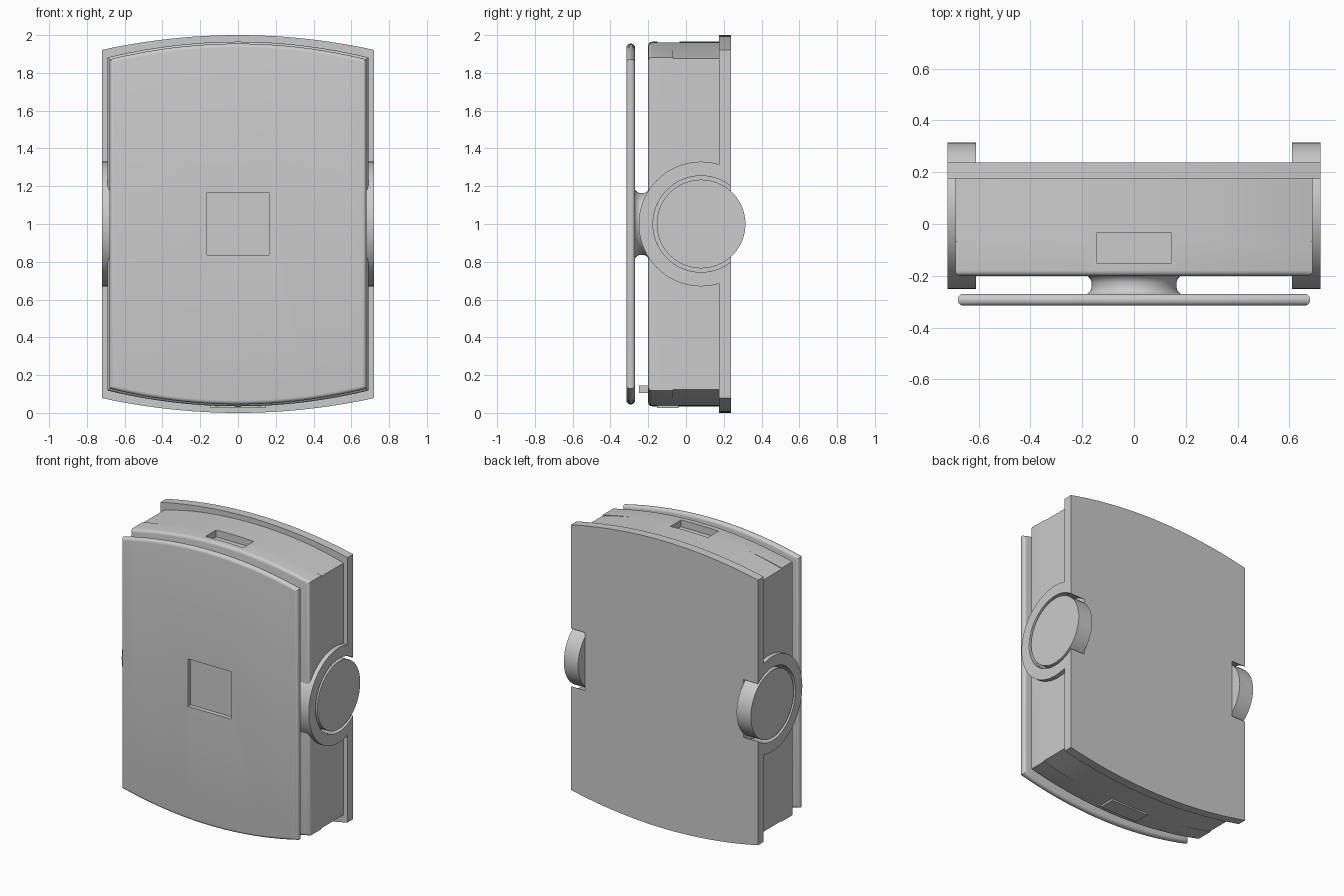
import bpy, bmesh, math

if "Cube" in bpy.data.objects:
    bpy.data.objects.remove(bpy.data.objects["Cube"])

HUB_Y, HUB_Z = 0.08, 1.0


def finish(bm, name):
    bmesh.ops.recalc_face_normals(bm, faces=bm.faces)
    me = bpy.data.meshes.new(name)
    bm.to_mesh(me)
    bm.free()
    ob = bpy.data.objects.new(name, me)
    bpy.context.collection.objects.link(ob)
    return ob


def smooth(ob, angle=30):
    bpy.ops.object.select_all(action='DESELECT')
    ob.select_set(True)
    bpy.context.view_layer.objects.active = ob
    bpy.ops.object.shade_smooth_by_angle(angle=math.radians(angle))


def prism(name, pts, axis, a, b, bevel_at=(), bevel=0.0, segs=4):
    """Extrude a 2D outline along 'x' (pts are y,z) or 'y' (pts are x,z)."""
    bm = bmesh.new()
    place = (lambda p, t: (t, *p)) if axis == 'x' else (lambda p, t: (p[0], t, p[1]))
    lo = [bm.verts.new(place(p, a)) for p in pts]
    hi = [bm.verts.new(place(p, b)) for p in pts]
    bm.faces.new(lo)
    bm.faces.new(hi)
    n = len(pts)
    for i in range(n):
        j = (i + 1) % n
        bm.faces.new((lo[i], lo[j], hi[j], hi[i]))
    bmesh.ops.recalc_face_normals(bm, faces=bm.faces)
    k = 0 if axis == 'x' else 1
    edges = [e for e in bm.edges
             if any(all(abs(v.co[k] - t) < 1e-6 for v in e.verts) for t in bevel_at)]
    if edges:
        bmesh.ops.bevel(bm, geom=edges, offset=bevel, segments=segs, profile=0.5,
                        affect='EDGES', clamp_overlap=True)
    return finish(bm, name)


def box(name, x0, x1, y0, y1, z0, z1):
    return prism(name, [(x0, z0), (x1, z0), (x1, z1), (x0, z1)], 'y', y0, y1)


def bowed(w, corner, crown, drop=0.0, n=24):
    """Rectangle outline with bowed top and bottom, mirrored about z = 1."""
    top = []
    for i in range(n + 1):
        x = w - 2 * w * i / n
        z = crown - (crown - corner) * (x / w) ** 2
        z -= drop * max(0, (abs(x) - 0.45) / (w - 0.45))
        top.append((x, z))
    return top + [(-x, 2 - z) for x, z in top]


def arc(r, a0, a1, n=48):
    return [(HUB_Y + r * math.cos(a0 + (a1 - a0) * i / n),
             HUB_Z + r * math.sin(a0 + (a1 - a0) * i / n)) for i in range(n + 1)]


def cut(ob, cutters):
    for c in cutters:
        m = ob.modifiers.new("cut", 'BOOLEAN')
        m.operation, m.solver, m.object = 'DIFFERENCE', 'EXACT', c
        bpy.context.view_layer.objects.active = ob
        bpy.ops.object.modifier_apply(modifier=m.name)


# main shells
back_plate = prism("back_plate", bowed(0.72, 1.922, 2.0), 'y', 0.175, 0.237)
body_front = prism("body_front", bowed(0.69, 1.882, 1.965), 'y', -0.2, -0.068, (-0.2,), 0.02)
body_rear = prism("body_rear", bowed(0.69, 1.882, 1.965, 0.006), 'y', -0.07, 0.18)
front_plate = prism("front_plate", bowed(0.68, 1.872, 1.955), 'y', -0.315, -0.27,
                    (-0.315, -0.27), 0.021, 5)

# cutters: hub pockets, top slot, front square recess
pockets = []
for s in (-1, 1):
    x0, x1 = sorted((s * 0.61, s * 0.8))
    pockets.append(prism("hub_pocket_cutter", arc(0.255, 0, math.tau)[:-1], 'x', x0, x1))
slot = box("slot_cutter", -0.145, 0.145, -0.15, -0.035, 1.915, 2.1)
square = box("square_cutter", -0.165, 0.165, -0.4, -0.285, 0.837, 1.167)
cut(back_plate, pockets)
cut(body_front, pockets + [slot])
cut(body_rear, pockets + [slot])
cut(front_plate, [square])
for c in pockets + [slot, square]:
    bpy.data.objects.remove(c)
for ob in (back_plate, body_front, body_rear, front_plate):
    smooth(ob)

# side hubs: open ring flush with the back, and a disc inside it
for s, side in ((-1, "left"), (1, "right")):
    a_out = math.acos((0.237 - HUB_Y) / 0.33)
    a_in = math.acos((0.237 - HUB_Y) / 0.255)
    outline = arc(0.33, a_out, math.tau - a_out) + arc(0.255, math.tau - a_in, a_in)
    x0, x1 = sorted((s * 0.61, s * 0.72))
    smooth(prism("hub_ring_" + side, outline, 'x', x0, x1))
    smooth(prism("hub_disc_" + side, arc(0.235, 0, math.tau)[:-1], 'x', x0, x1))

# flared round neck joining the front plate to the body
bm = bmesh.new()
profile = [(0.19, -0.195), (0.178, -0.202), (0.168, -0.213), (0.164, -0.225),
           (0.164, -0.245), (0.168, -0.257), (0.178, -0.268), (0.19, -0.275)]
N = 48
rings = [[bm.verts.new((r * math.cos(math.tau * i / N), y, 1 + r * math.sin(math.tau * i / N)))
          for i in range(N)] for r, y in profile]
for a, b in zip(rings, rings[1:]):
    for i in range(N):
        j = (i + 1) % N
        bm.faces.new((a[i], a[j], b[j], b[i]))
bm.faces.new(rings[0])
bm.faces.new(rings[-1])
smooth(finish(bm, "neck"), 40)

# underside pad and small peg behind the front plate
box("bottom_pad", -0.145, 0.145, -0.153, -0.04, 0.026, 0.06)
box("front_peg", -0.02, 0.02, -0.25, -0.19, 0.105, 0.145)
